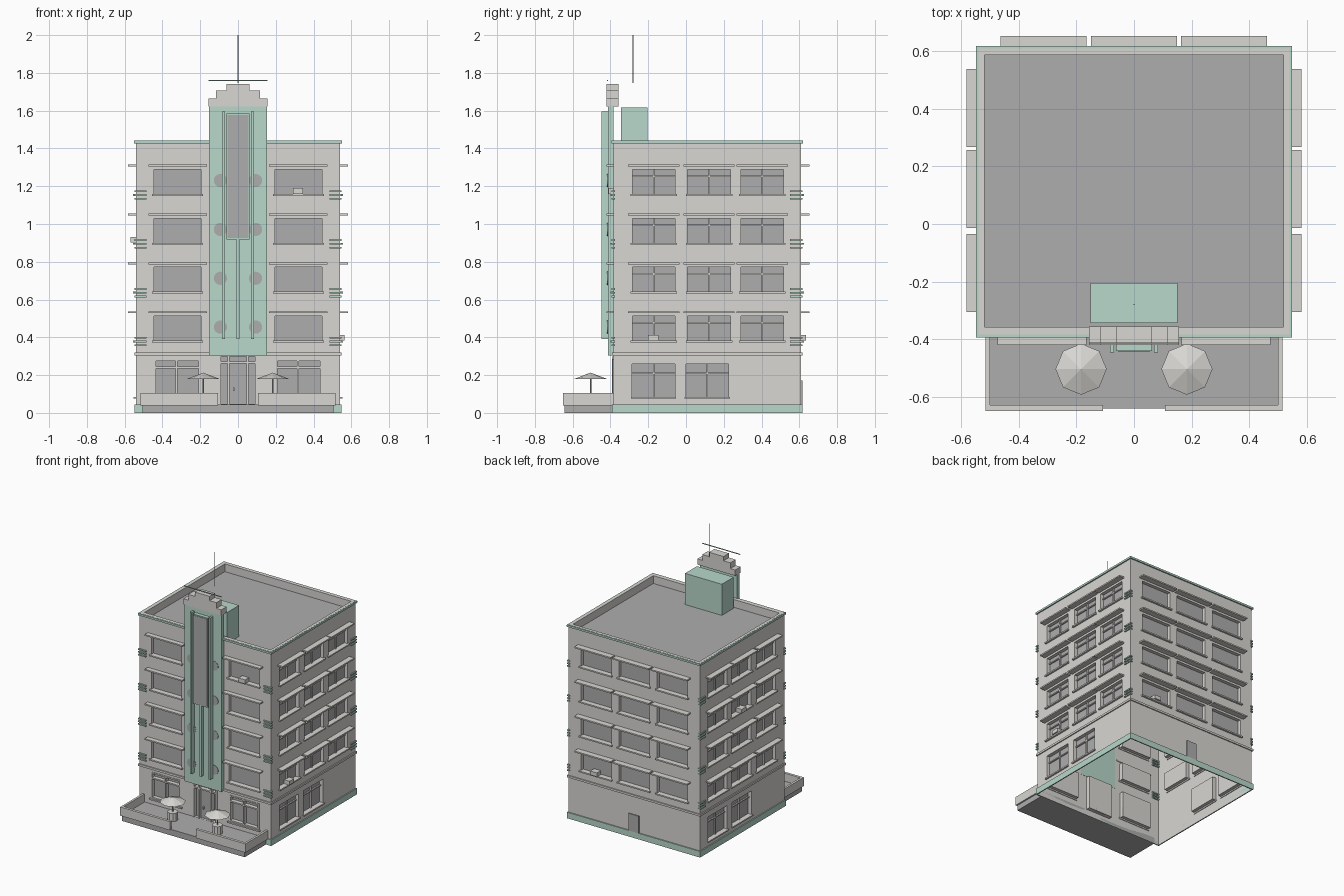
import bpy, bmesh, math
from mathutils import Matrix, Vector

if "Cube" in bpy.data.objects:
    bpy.data.objects.remove(bpy.data.objects["Cube"])


def material(name, rgb):
    m = bpy.data.materials.new(name)
    m.diffuse_color = (*rgb, 1)
    m.use_nodes = True
    m.node_tree.nodes["Principled BSDF"].inputs["Base Color"].default_value = m.diffuse_color
    return m


TEAL = material("teal_paint", (0.48, 0.69, 0.60))
WALL = material("pale_plaster", (0.69, 0.68, 0.65))
GREY = material("grey_glass", (0.42, 0.42, 0.43))

X, YF, YB = 0.541, -0.385, 0.61      # wall planes of the block


def boxes(name, items, mat=None):
    """One object made of boxes (x0, x1, y0, y1, z0, z1)."""
    bm = bmesh.new()
    for x0, x1, y0, y1, z0, z1 in items:
        m = Matrix.Translation(((x0 + x1) / 2, (y0 + y1) / 2, (z0 + z1) / 2))
        m = m @ Matrix.Diagonal((abs(x1 - x0), abs(y1 - y0), abs(z1 - z0), 1))
        bmesh.ops.create_cube(bm, size=1, matrix=m)
    return finish(name, bm, mat)


def cones(name, items, mat=None, sides=8):
    """One object made of cones (matrix, r_bottom, r_top, depth)."""
    bm = bmesh.new()
    for m, r0, r1, d in items:
        bmesh.ops.create_cone(bm, cap_ends=True, segments=sides, radius1=r0, radius2=r1, depth=d, matrix=m)
    return finish(name, bm, mat)


def finish(name, bm, mat):
    me = bpy.data.meshes.new(name)
    bm.to_mesh(me)
    bm.free()
    ob = bpy.data.objects.new(name, me)
    bpy.context.collection.objects.link(ob)
    if mat:
        me.materials.append(mat)
    return ob


def on(side, u0, u1, d0, d1, z0, z1):
    """Box on a facade: u runs along the wall, d is the distance outward."""
    if side == "F":
        return (u0, u1, YF - d1, YF - d0, z0, z1)
    if side == "B":
        return (u0, u1, YB + d0, YB + d1, z0, z1)
    if side == "R":
        return (X + d0, X + d1, u0, u1, z0, z1)
    return (-X - d1, -X - d0, u0, u1, z0, z1)


def ring(name, d, z0, z1, mat):
    """Moulding around the whole block."""
    return boxes(name, [(-X - d, X + d, YF - d, YF, z0, z1), (-X - d, X + d, YB, YB + d, z0, z1),
                        (-X - d, -X, YF, YB, z0, z1), (X, X + d, YF, YB, z0, z1)], mat)


# Window layout: side, centre, half window, half eyebrow, eyebrow depth
layout = [("F", s * 0.32, 0.125, 0.155, 0.036) for s in (-1, 1)]
layout += [("B", c, 0.125, 0.15, 0.044) for c in (-0.315, 0, 0.313)]
layout += [(s, c, 0.113, 0.136, 0.042) for s in "RL" for c in (-0.17, 0.122, 0.403)]
DEEP = 0.03
cuts, glass, bars, brows, sills = [], [], [], [], []


def window(side, c, h, z0, z1, barred):
    cuts.append(on(side, c - h, c + h, -DEEP, 0.02, z0, z1))
    glass.append(on(side, c - h, c + h, -DEEP, -DEEP + 0.004, z0, z1))
    if barred:
        zt = z0 + (z1 - z0) * 0.72
        bars.append(on(side, c - 0.004, c + 0.004, -DEEP, -0.016, z0, z1))
        bars.append(on(side, c - h, c + h, -DEEP, -0.016, zt - 0.004, zt + 0.004))


for f in range(4):
    z = 0.378 + 0.2587 * f
    for side, c, h, e, d in layout:
        window(side, c, h, z + 0.005, z + 0.135, side in "RL")
        brows.append(on(side, c - e, c + e, -0.005, d, z + 0.15, z + 0.16))
        sills.append(on(side, c - h - 0.01, c + h + 0.01, -0.005, 0.014, z - 0.005, z + 0.005))
for side, cs in (("R", (-0.172, 0.113)), ("L", (0.402, 0.117))):
    for c in cs:
        window(side, c, 0.113, 0.085, 0.26, True)
        sills.append(on(side, c - 0.12, c + 0.12, -0.005, 0.012, 0.075, 0.085))

# Shop windows with frames, and entrance recess
shop = []
for s in (-1, 1):
    c, h, z0, z1 = s * 0.322, 0.123, 0.09, 0.285
    window("F", c, h, z0, z1, False)
    for u in (-h + 0.005, -0.004, h - 0.005):
        shop.append(on("F", c + u - 0.005, c + u + 0.005, -DEEP, 0.004, z0, z1))
    for z in (z0 + 0.005, 0.24, z1 - 0.005):
        shop.append(on("F", c - h, c + h, -DEEP, 0.004, z - 0.005, z + 0.005))
    sills.append(on("F", c - h - 0.01, c + h + 0.01, -0.005, 0.014, z0 - 0.01, z0))
cuts.append(on("F", -0.1, 0.1, -DEEP, 0.02, 0.046, 0.298))
glass.append(on("F", -0.1, 0.1, -DEEP, -DEEP + 0.004, 0.046, 0.298))
cuts.append((-0.52, 0.52, -0.358, 0.588, 1.38, 1.6))     # roof well

# Main block: hollow shell, open below
body = boxes("building_walls", [(-X, X, YF, YB, 0, 1.442)], WALL)
cutter = boxes("window_cutter", cuts)
cutter.hide_render = True
mod = body.modifiers.new("openings", "BOOLEAN")
mod.object, mod.solver = cutter, "EXACT"
bpy.context.view_layer.objects.active = body
bpy.ops.object.modifier_apply(modifier="openings")
bpy.data.objects.remove(cutter)
bm = bmesh.new()
bm.from_mesh(body.data)
low = [f for f in bm.faces if f.calc_center_median().z < 1e-4]
bmesh.ops.delete(bm, geom=low, context="FACES")
bm.to_mesh(body.data)
bm.free()

boxes("window_glass", glass, GREY)
boxes("window_bars", bars, WALL)
boxes("window_eyebrows", brows, WALL)
boxes("window_sills", sills, WALL)
boxes("shop_window_frames", shop, WALL)
boxes("roof_deck", [(-0.52, 0.52, -0.358, 0.588, 1.376, 1.384)], GREY)
ring("base_plinth", 0.008, 0, 0.045, TEAL)
ring("storey_band", 0.008, 0.305, 0.32, WALL)
ring("parapet_trim", 0.009, 1.427, 1.441, TEAL)

# Teal corner stripes on every upper floor
stripes = []
for f in range(4):
    for k in range(3):
        z = 0.353 + 0.2587 * f + 0.02 * k
        for s in (-1, 1):
            stripes.append((s * 0.485, s * 0.549, -0.394, -0.375, z, z + 0.009))
            stripes.append((s * 0.53, s * 0.549, 0.55, 0.617, z, z + 0.009))
boxes("corner_stripes", stripes, TEAL)

# Entrance: posts, transom, door leaf, handle
boxes("entrance_frame", [on("F", u - 0.006, u + 0.006, -DEEP, 0.006, 0.046, 0.298) for u in (-0.095, -0.05, 0.05, 0.095)]
      + [on("F", -0.1, 0.1, -DEEP, 0.004, 0.262, 0.272)], WALL)
boxes("entrance_door", [on("F", -0.045, 0.045, -DEEP, -0.015, 0.046, 0.262)], GREY)
boxes("door_handle", [on("F", -0.026, -0.018, -0.016, -0.006, 0.115, 0.135)], WALL)
boxes("back_door", [on("B", -0.042, 0.042, -0.005, 0.008, 0.045, 0.172)], GREY)

# Air conditioners
boxes("air_conditioners", [on("F", 0.29, 0.345, -0.02, 0.025, 1.16, 1.19), on("R", -0.2, -0.145, -0.02, 0.024, 0.384, 0.413),
                           on("L", 0.1, 0.155, -0.02, 0.027, 0.902, 0.932), on("B", 0.29, 0.345, -0.02, 0.025, 0.384, 0.413)], WALL)

# Tower panel with stepped crown, fins, portholes and blank sign
boxes("tower_panel", [(-0.153, 0.153, -0.414, -0.383, 0.305, 1.622)], TEAL)
boxes("tower_crown", [(-w, w, -0.42, -0.357, z0, z1) for w, z0, z1 in
                      ((0.156, 1.622, 1.665), (0.116, 1.665, 1.708), (0.06, 1.708, 1.74))], WALL)
boxes("tower_fins", [(u - 0.007, u + 0.007, -0.447, -0.41, 0.39, 1.595) for u in (-0.077, 0.077)]
      + [(-0.007, 0.007, -0.442, -0.41, 0.39, 0.92)], TEAL)
boxes("sign_box", [(-0.062, 0.062, -0.441, -0.41, 0.918, 1.585)], TEAL)
boxes("sign_face", [(-0.056, 0.056, -0.444, -0.44, 0.925, 1.578)], GREY)
face = Matrix.Rotation(math.pi / 2, 4, "X")
cones("tower_portholes", [(Matrix.Translation((s * 0.093, -0.413, 0.454 + 0.2587 * f)) @ face, 0.035, 0.035, 0.008)
                          for s in (-1, 1) for f in range(4)], GREY, 24)

# Rooftop
boxes("roof_stair_house", [(-0.152, 0.152, -0.345, -0.205, 1.38, 1.616)], TEAL)
cones("antenna_mast", [(Matrix.Translation((0, -0.28, 1.873)), 0.003, 0.003, 0.254)], GREY, 6)
boxes("crown_light_bar", [(-0.156, 0.156, -0.417, -0.412, 1.757, 1.762)], TEAL)

# Terrace with low walls
boxes("terrace_floor", [(-0.505, 0.505, -0.642, YF, 0, 0.045)], GREY)
low_walls = []
for s in (-1, 1):
    low_walls.append((s * 0.107, s * 0.516, -0.65, -0.63, 0.04, 0.105))
    low_walls.append((s * 0.5, s * 0.516, -0.63, YF, 0.04, 0.105))
boxes("terrace_walls", low_walls, WALL)

# Parasol tables
for s, tag in ((-1, "left"), (1, "right")):
    def at(z):
        return Matrix.Translation((s * 0.184, -0.505, z))
    cones(tag + "_parasol", [(at(0.196), 0.089, 0.0, 0.034)], WALL, 8)
    cones(tag + "_parasol_pole", [(at(0.12), 0.004, 0.004, 0.15)], GREY, 8)
    cones(tag + "_table", [(at(0.075), 0.036, 0.036, 0.06)], WALL, 10)
